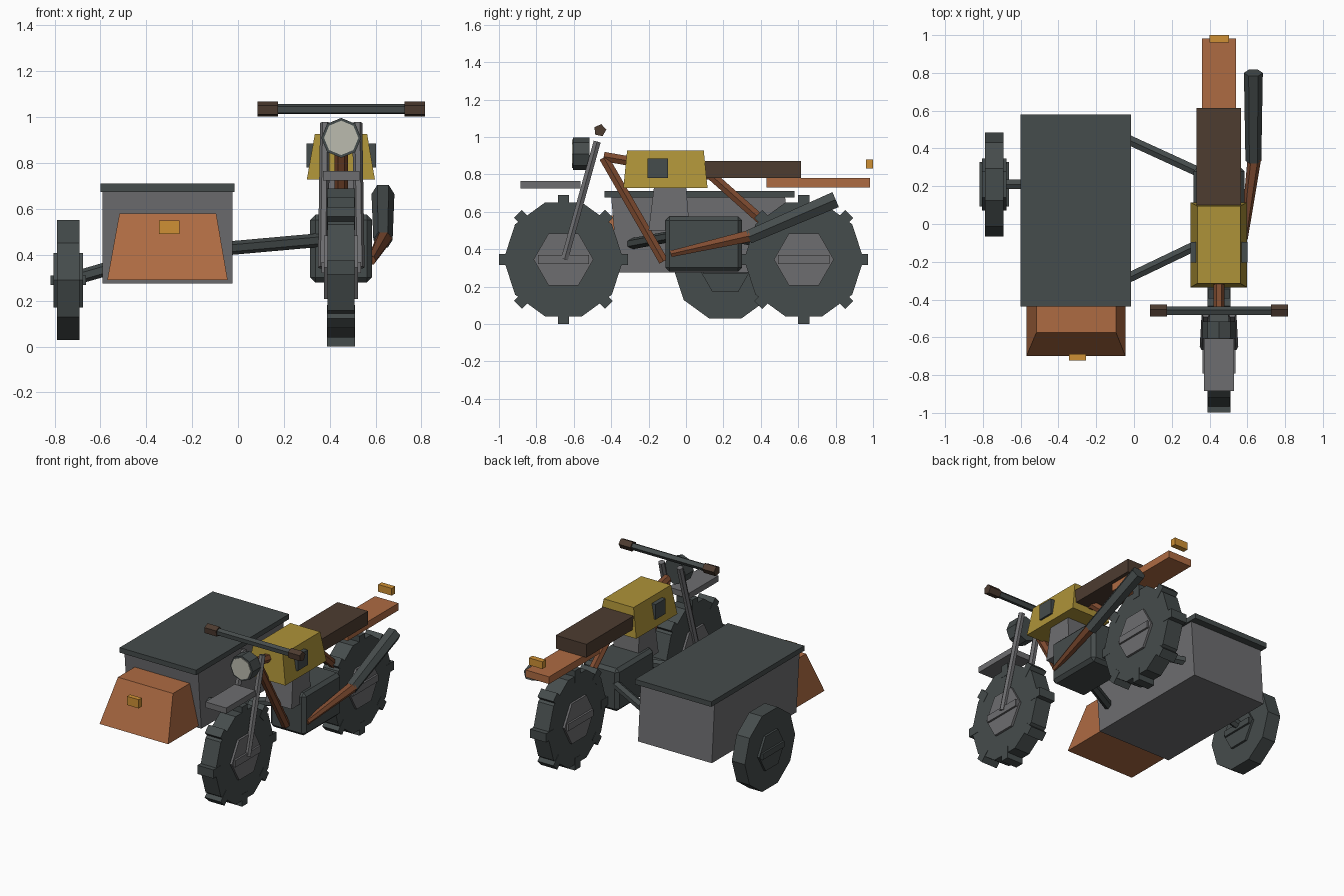
import bpy, bmesh, math
from mathutils import Vector as V

if "Cube" in bpy.data.objects:
    bpy.data.objects.remove(bpy.data.objects["Cube"])


def mat(name, r, g, b):
    m = bpy.data.materials.new(name)
    m.diffuse_color = (r, g, b, 1)
    m.use_nodes = True
    m.node_tree.nodes["Principled BSDF"].inputs["Base Color"].default_value = m.diffuse_color
    return m


DARK = mat("dark_slate", .06, .072, .072)
GREY = mat("steel_grey", .155, .155, .162)
ORANGE = mat("copper_orange", .42, .145, .055)
RUST = mat("rust_brown", .215, .072, .03)
YELLOW = mat("mustard_yellow", .42, .29, .04)
BROWN = mat("leather_brown", .075, .045, .03)
AMBER = mat("amber_light", .62, .28, .035)
LENS = mat("pale_lens", .5, .5, .43)


def loft(name, ring_a, ring_b, material, bevel=0):
    """Solid between two rings with the same number of points."""
    bm = bmesh.new()
    a = [bm.verts.new(p) for p in ring_a]
    b = [bm.verts.new(p) for p in ring_b]
    n = len(a)
    bm.faces.new(a)
    bm.faces.new(b)
    for i in range(n):
        j = (i + 1) % n
        bm.faces.new((a[i], a[j], b[j], b[i]))
    bmesh.ops.recalc_face_normals(bm, faces=bm.faces)
    if bevel:
        bmesh.ops.bevel(bm, geom=bm.edges[:], offset=bevel, segments=1, affect='EDGES')
    me = bpy.data.meshes.new(name)
    bm.to_mesh(me)
    bm.free()
    me.materials.append(material)
    ob = bpy.data.objects.new(name, me)
    bpy.context.collection.objects.link(ob)
    return ob


def rod(name, p, q, r1, r2, n, material, ref=(1, 0, 0)):
    """Tapered n-sided rod from p to q; the first corner points towards ref."""
    p, q, ref = V(p), V(q), V(ref)
    d = (q - p).normalized()
    u = (ref - d * ref.dot(d)).normalized()
    w = d.cross(u)
    turn = [(math.cos(2 * math.pi * i / n), math.sin(2 * math.pi * i / n)) for i in range(n)]
    return loft(name, [p + (u * c + w * s) * r1 for c, s in turn],
                [q + (u * c + w * s) * r2 for c, s in turn], material)


def block(name, x, y, z, material, top_x=None, top_y=None, bevel=0):
    """Box from ranges; the top may have its own x and y ranges."""
    def ring(a, b, h):
        return [(a[0], b[0], h), (a[1], b[0], h), (a[1], b[1], h), (a[0], b[1], h)]
    return loft(name, ring(x, y, z[0]), ring(top_x or x, top_y or y, z[1]), material, bevel)


def wheel(name, x, y, z, r, width, hub_mat, knobs):
    Y = (0, 1, 0)

    def disc(part, half, rad, n, m):
        rod(name + part, (x - half, y, z), (x + half, y, z), rad, rad, n, m, Y)
    disc("_tyre", width / 2, r, 10, DARK)
    disc("_hub", width / 2 + .015, r / 2, 6, hub_mat)
    s = width / 2 + .028
    block(name + "_spoke_bar", (x - s, x + s), (y - r * .43, y + r * .43),
          (z - r * .075, z + r * .075), hub_mat)
    for k in range(knobs):
        a = 2 * math.pi * k / knobs
        out = V((0, math.cos(a), math.sin(a)))
        side = V((0, -out.z, out.y)) * .03
        c, h = V((x, y, z)), V((width / 2 + .002, 0, 0))
        rings = [[c + out * d + side - h, c + out * d + side + h,
                  c + out * d - side + h, c + out * d - side - h] for d in (.26, .344)]
        loft(f"{name}_knob_{k}", rings[0], rings[1], DARK)


CX = .45  # centre line of the motorcycle

# wheels
wheel("front_wheel", CX, -.655, .345, .32, .118, GREY, 8)
wheel("rear_wheel", CX, .63, .345, .32, .118, GREY, 8)
wheel("sidecar_wheel", -.74, .21, .29, .275, .10, DARK, 0)

# fork, fender, headlamp
for s in (-1, 1):
    rod(f"fork_leg_{s}", (CX + s * .08, -.65, .345), (CX + s * .07, -.475, .975),
        .022, .022, 6, GREY)
block("front_fender", (.37, .53), (-.885, -.565), (.725, .765), GREY)
rod("headlamp", (CX, -.605, .91), (CX, -.515, .91), .087, .087, 8, DARK, (0, 0, 1))
rod("headlamp_lens", (CX, -.61, .91), (CX, -.60, .91), .075, .075, 8, LENS, (0, 0, 1))

# handlebar with grips
rod("handlebar", (CX - .364, -.46, 1.035), (CX + .364, -.46, 1.035), .024, .024, 5, DARK, (0, 1, .1))
for s in (-1, 1):
    rod(f"grip_{s}", (CX + s * .275, -.46, 1.035), (CX + s * .365, -.46, 1.035),
        .034, .034, 5, BROWN, (0, 1, .1))

# frame tubes
rod("frame_backbone", (CX, -.44, .895), (CX, .16, .79), .029, .029, 6, RUST)
rod("frame_down_tube", (CX, -.44, .89), (CX, -.12, .335), .029, .029, 6, RUST)
rod("frame_rear_tube", (CX, .14, .79), (CX, .60, .38), .029, .029, 6, RUST)

# tank, seat, tail
block("tank", (.30, .597), (-.335, .115), (.728, .927), YELLOW, (.335, .563), (-.315, .095))
block("tank_pad", (.299, .601), (-.205, -.095), (.78, .885), DARK)
block("seat", (.332, .566), (.09, .615), (.78, .872), BROWN)
block("tail", (.36, .54), (.43, .983), (.73, .78), ORANGE)
block("tail_light", (.40, .503), (.962, 1.0), (.83, .88), AMBER)

# engine and exhaust
block("engine", (.315, .585), (-.11, .30), (.28, .575), DARK, bevel=.022)
block("cylinder", (.35, .55), (-.20, .02), (.50, .74), GREY, (.36, .54), (-.17, 0))
rod("exhaust_pipe", (.582, -.08, .375), (.637, .345, .472), .02, .036, 6, RUST)
rod("muffler", (.632, .335, .465), (.632, .80, .665), .042, .05, 6, DARK)

# sidecar
block("sidecar_body", (-.59, -.025), (-.365, .56), (.275, .68), GREY, None, (-.40, .53))
block("sidecar_lid", (-.60, -.015), (-.437, .58), (.675, .71), DARK)
block("sidecar_nose", (-.57, -.045), (-.70, -.34), (.29, .58), ORANGE, (-.517, -.095), (-.575, -.36))
block("nose_light", (-.345, -.255), (-.722, -.688), (.49, .55), AMBER)
rod("sidecar_axle", (-.74, .21, .29), (-.55, .21, .345), .03, .03, 6, DARK, (0, 0, 1))
for name, ya, yb in (("front_strut", -.295, -.07), ("rear_strut", .455, .24)):
    rod(name, (-.05, ya, .428), (.42, yb, .47), .03, .03, 6, DARK, (0, 0, 1))
